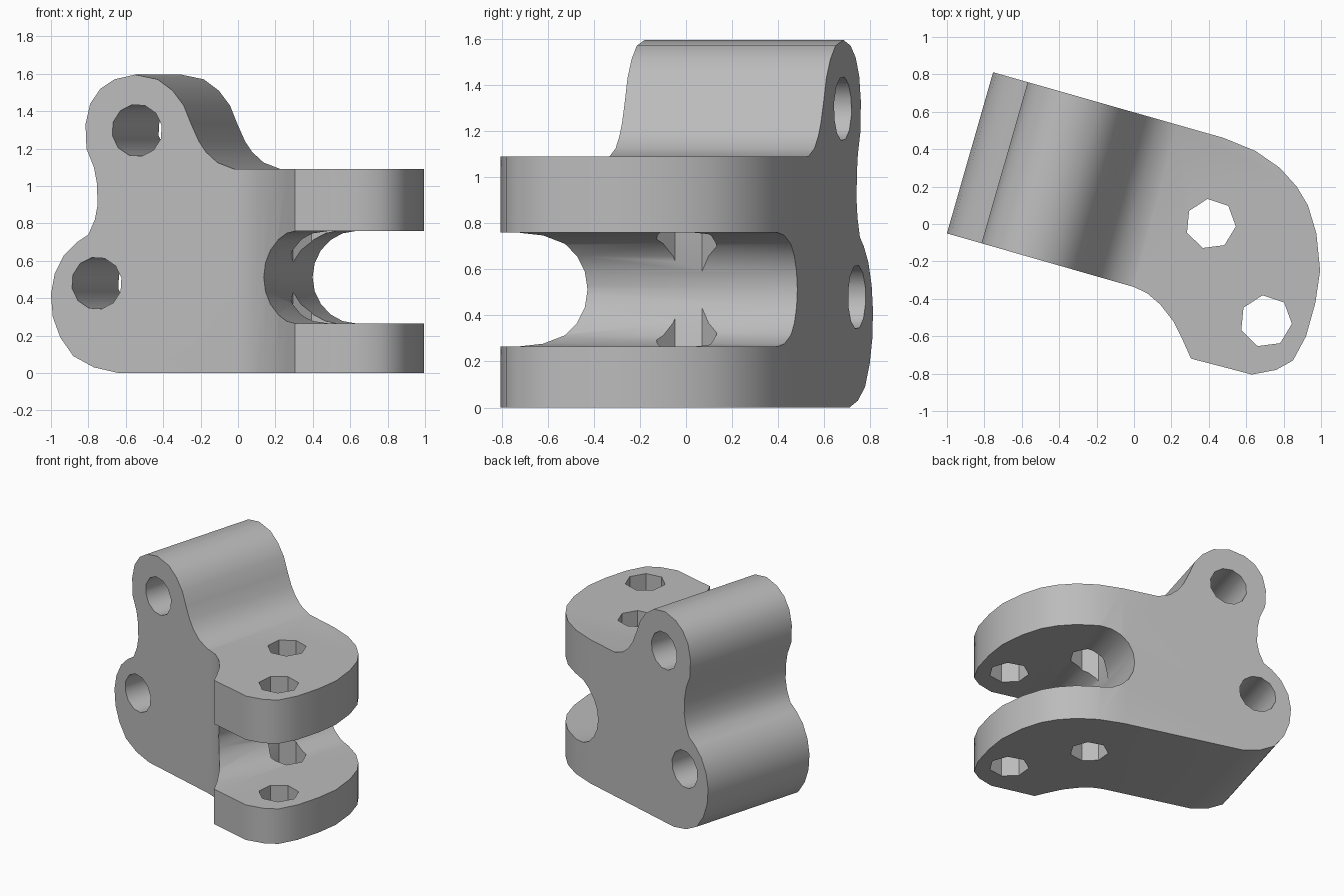
import bpy, bmesh, math
from mathutils import Vector, Matrix

if "Cube" in bpy.data.objects:
    bpy.data.objects.remove(bpy.data.objects["Cube"], do_unlink=True)

grey = bpy.data.materials.new("plain grey")
grey.use_nodes = True
grey.diffuse_color = (0.5, 0.5, 0.5, 1)
grey.node_tree.nodes["Principled BSDF"].inputs["Base Color"].default_value = (0.5, 0.5, 0.5, 1)

# the body is turned about z: U runs along its front face, V through its depth
TURN = math.radians(-16)
U = Vector((math.cos(TURN), math.sin(TURN), 0))
V = Vector((-math.sin(TURN), math.cos(TURN), 0))
X, Y, Z = Vector((1, 0, 0)), Vector((0, 1, 0)), Vector((0, 0, 1))


def prism(name, points, a, b, axis, low, high):
    """Closed prism: 2D points in directions a and b, swept along axis."""
    bm = bmesh.new()
    ends = [[bm.verts.new(a * p + b * q + axis * h) for p, q in points] for h in (low, high)]
    for ring in ends:
        bm.faces.new(ring)
    n = len(points)
    for i in range(n):
        j = (i + 1) % n
        bm.faces.new((ends[0][i], ends[0][j], ends[1][j], ends[1][i]))
    bmesh.ops.recalc_face_normals(bm, faces=bm.faces)
    mesh = bpy.data.meshes.new(name)
    bm.to_mesh(mesh)
    bm.free()
    mesh.materials.append(grey)
    obj = bpy.data.objects.new(name, mesh)
    bpy.context.collection.objects.link(obj)
    return obj


def arc(cx, cy, r, sides, start=0.0, sweep=2 * math.pi, closed=True):
    count = sides if closed else sides + 1
    return [(cx + r * math.cos(start + sweep * i / sides),
             cy + r * math.sin(start + sweep * i / sides)) for i in range(count)]


def combine(target, tool, operation):
    """Apply a boolean and remove the tool object."""
    mod = target.modifiers.new(tool.name, "BOOLEAN")
    mod.operation, mod.solver, mod.object = operation, "EXACT", tool
    tool.hide_render = True
    bpy.context.view_layer.objects.active = target
    target.select_set(True)
    bpy.ops.object.modifier_apply(modifier=mod.name)
    bpy.data.objects.remove(tool, do_unlink=True)


# side profile with two lobes at the left and a low shelf at the right
front_profile = [
    (-.64, 0), (-.77, .03), (-.88, .09), (-.95, .19), (-.99, .3), (-1, .42), (-.98, .53),
    (-.93, .63), (-.86, .7), (-.8, .74), (-.765, .82), (-.75, .9), (-.755, 1.02), (-.77, 1.1),
    (-.81, 1.2), (-.815, 1.33), (-.79, 1.44), (-.735, 1.52), (-.66, 1.57), (-.55, 1.595),
    (-.43, 1.57), (-.35, 1.51), (-.29, 1.43), (-.25, 1.33), (-.21, 1.24), (-.17, 1.18),
    (-.11, 1.125), (-.02, 1.09), (2, 1.09), (2, 0)]
profile = [((x + 0.089) / U.x, z) for x, z in front_profile]
bracket = prism("hinge_bracket", profile, U, Z, V, -2, 2)

# plan outline with the curved nose
plan = [
    (-1.29, .033), (0, -.337), (.07, -.37), (.14, -.43), (.21, -.52), (.26, -.62), (.305, -.72),
    (.46, -.76), (.63, -.805), (.76, -.78), (.85, -.73), (.92, -.6), (.97, -.42), (.995, -.25),
    (.975, -.05), (.93, .1), (.87, .2), (.78, .3), (.65, .39), (.48, .46), (-1.04, .893)]
combine(bracket, prism("plan_shape", plan, X, Y, Z, -1, 3), "INTERSECT")

# round-ended slot between the two fork plates
slot = arc(0.497, 0.512, 0.247, 10, math.pi / 2, math.pi, False) + [(2, .265), (2, .759)]
combine(bracket, prism("fork_slot", slot, U, Z, V, -2, 2), "DIFFERENCE")

# vertical pin holes through the fork
for x, y, r in ((.41, 0, .135), (.705, -.52, .14)):
    combine(bracket, prism("fork_hole", arc(x, y, r, 7, 1.7), X, Y, Z, -1, 3), "DIFFERENCE")

# pin holes through the lobes
for u, z in ((-.469, 1.297), (-.693, .48)):
    combine(bracket, prism("lobe_hole", arc(u, z, .14, 12, .2), U, Z, V, -2, 2), "DIFFERENCE")

bpy.context.view_layer.objects.active = bracket
bracket.select_set(True)
bpy.ops.object.shade_smooth_by_angle(angle=math.radians(35))
